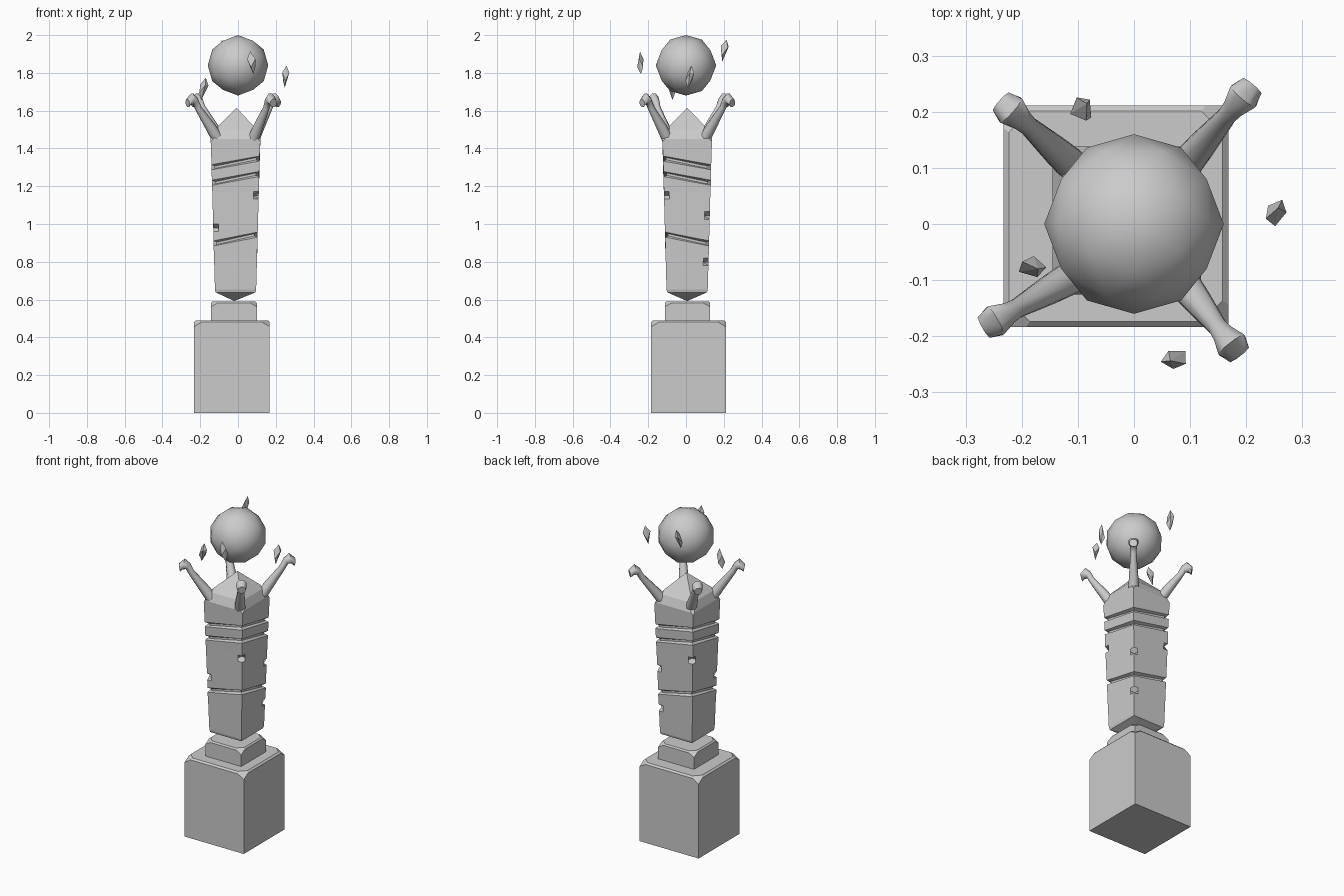
import bpy, bmesh, math
from mathutils import Vector, Matrix

if "Cube" in bpy.data.objects:
    bpy.data.objects.remove(bpy.data.objects["Cube"])

SIGNS = [(-1, -1), (1, -1), (1, 1), (-1, 1)]


def finish(name, bm, smooth=False):
    bmesh.ops.recalc_face_normals(bm, faces=bm.faces[:])
    me = bpy.data.meshes.new(name)
    bm.to_mesh(me)
    bm.free()
    for p in me.polygons:
        p.use_smooth = smooth
    ob = bpy.data.objects.new(name, me)
    bpy.context.collection.objects.link(ob)
    return ob


def slice_off(bm, point, normal):
    """Cut away everything beyond a plane and cap the hole."""
    res = bmesh.ops.bisect_plane(bm, geom=bm.verts[:] + bm.edges[:] + bm.faces[:],
                                 plane_co=point, plane_no=normal, clear_outer=True)
    edges = [e for e in res['geom_cut'] if isinstance(e, bmesh.types.BMEdge)]
    if edges:
        bmesh.ops.holes_fill(bm, edges=edges)


def loft(bm, rings, tip=None, tail=None):
    """Bridge equal-length rings of points, ending in caps or points."""
    loops = [[bm.verts.new(p) for p in r] for r in rings]
    n = len(loops[0])
    for a, b in zip(loops, loops[1:]):
        for i in range(n):
            j = (i + 1) % n
            bm.faces.new((a[i], a[j], b[j], b[i]))
    for loop, end in ((loops[0], tail), (loops[-1], tip)):
        if end is None:
            bm.faces.new(loop)
        else:
            v = bm.verts.new(end)
            for i in range(n):
                bm.faces.new((loop[i], loop[(i + 1) % n], v))


def block(name, x0, x1, y0, y1, z0, z1, bevel, chip):
    """Box with bevelled top edges and chipped top corners."""
    def ring(z, d):
        return [(x0 + d, y0 + d, z), (x1 - d, y0 + d, z), (x1 - d, y1 - d, z), (x0 + d, y1 - d, z)]
    bm = bmesh.new()
    loft(bm, [ring(z0, 0), ring(z1 - bevel, 0), ring(z1, bevel)])
    for sx, sy in SIGNS:
        corner = Vector((x1 if sx > 0 else x0, y1 if sy > 0 else y0, z1))
        n = Vector((sx, sy, 1.7)).normalized()
        slice_off(bm, corner - n * chip, n)
    return finish(name, bm)


# Plinth
block("base_block", -0.233, 0.168, -0.184, 0.211, 0, 0.49, 0.01, 0.026)
block("upper_block", -0.143, 0.1, -0.112, 0.127, 0.48, 0.59, 0.008, 0.022)

# Carved pillar: square section with zigzag grooves and chipped edges
CX, CY = -0.013, 0.006
CHIP = 0.028


def half(z):
    return 0.109 + (z - 0.645) * 0.027


def section(z, h, zigzag=0.0, chips=()):
    """Square ring with three points per corner; chipped corners are pushed in."""
    pts = []
    for k, (a, b) in enumerate(SIGNS):
        d = CHIP if k in chips else 0
        along = [(a, b * (1 - CHIP / h)), (a * (1 - d / h), b * (1 - d / h)), (a * (1 - CHIP / h), b)]
        for u, v in (along if a * b > 0 else along[::-1]):
            pts.append((CX + u * h, CY + v * h, z - zigzag * u * v))
    return pts


stack = [(0.638, 0.105, 0, ()), (0.652, 0.109, 0, ())]
for z in (0.922, 1.243, 1.325):          # carved grooves
    for dz, depth in ((-0.015, 0), (-0.008, 0.016), (0.004, 0.016), (0.012, 0)):
        stack.append((z + dz, half(z) - depth, 0.023, ()))
for z, chips in ((0.80, (2,)), (0.98, (0,)), (1.045, (2,)), (1.152, (1, 3))):   # edge chips
    for dz in (-0.02, 0, 0.02):
        stack.append((z + dz, half(z + dz), 0, chips if dz == 0 else ()))
stack += [(1.45, 0.132, 0, ()), (1.5, 0.112, 0, ())]
bm = bmesh.new()
loft(bm, [section(*s) for s in sorted(stack)], tip=(-0.007, CY, 1.615), tail=(-0.02, CY, 0.592))
for a, b in SIGNS:
    slice_off(bm, (CX + a * 0.112, CY + b * 0.112, 1.478), Vector((a, b, 0.9)).normalized())
finish("pillar", bm)

# Four curved claws: tapering arm with a flared, hooked end
ARMS = [((0.095, 0.11), (0.197, 0.23)), ((-0.11, 0.105), (-0.222, 0.205)),
        ((-0.12, -0.1), (-0.25, -0.174)), ((0.09, -0.108), (0.176, -0.218))]
for k, (root, end) in enumerate(ARMS):
    r, e = Vector((*root, 0)), Vector((*end, 0))
    out = (e - r).normalized()
    side = Vector((-out.y, out.x, 0))
    up = Vector((0, 0, 1))
    # distance along arm, height, radius, lean of the section
    prof = [(-0.1, 1.45, 0.032, 35), (0.2, 1.515, 0.028, 35), (0.7, 1.615, 0.018, 35),
            (0.82, 1.65, 0.021, 55), (0.98, 1.662, 0.031, 80), (1.13, 1.64, 0.023, 100)]
    rings = []
    for t, z, rad, lean in prof:
        c = r.lerp(e, t) + up * z
        lean = math.radians(lean)
        n2 = up * math.sin(lean) - out * math.cos(lean)
        rings.append([c + side * rad * math.cos(q) + n2 * rad * math.sin(q)
                      for q in [math.radians(22.5 + 45 * i) for i in range(8)]])
    bm = bmesh.new()
    loft(bm, rings)
    ob = finish("claw_%d" % (k + 1), bm)
    bpy.ops.object.select_all(action='DESELECT')
    ob.select_set(True)
    bpy.context.view_layer.objects.active = ob
    bpy.ops.object.shade_smooth_by_angle(angle=math.radians(50))

# Floating orb: subdivided icosahedron lined up with the axes
bm = bmesh.new()
phi = (1 + 5 ** 0.5) / 2
for a, b in SIGNS:
    for p in ((a, b * phi, 0), (0, a, b * phi), (b * phi, 0, a)):
        bm.verts.new(p)
bmesh.ops.convex_hull(bm, input=bm.verts[:])
bmesh.ops.subdivide_edges(bm, edges=bm.edges[:], cuts=1, use_grid_fill=True)
for v in bm.verts:
    v.co = v.co.normalized() * 0.16 + Vector((0, 0, 1.84))
finish("orb", bm, smooth=True)

# Floating shards: slim tilted crystals
SHARDS = [((-0.183, -0.076, 1.715), 4, 8), ((0.252, 0.02, 1.78), -5, 3),
          ((-0.092, 0.203, 1.917), -8, 10), ((0.073, -0.241, 1.853), 2, -4)]
for k, (loc, tx, ty) in enumerate(SHARDS):
    m = (Matrix.Translation(loc) @ Matrix.Rotation(math.radians(tx), 4, 'X')
         @ Matrix.Rotation(math.radians(ty), 4, 'Y') @ Matrix.Rotation(k * 1.1, 4, 'Z'))
    ring = [(0.024 * math.cos(i * math.tau / 5), 0.018 * math.sin(i * math.tau / 5),
             0.022 * (-1) ** i) for i in range(5)]
    bm = bmesh.new()
    loft(bm, [ring], tip=(0.004, 0, 0.06), tail=(-0.004, 0, -0.06))
    bmesh.ops.transform(bm, matrix=m, verts=bm.verts[:])
    finish("shard_%d" % (k + 1), bm)
